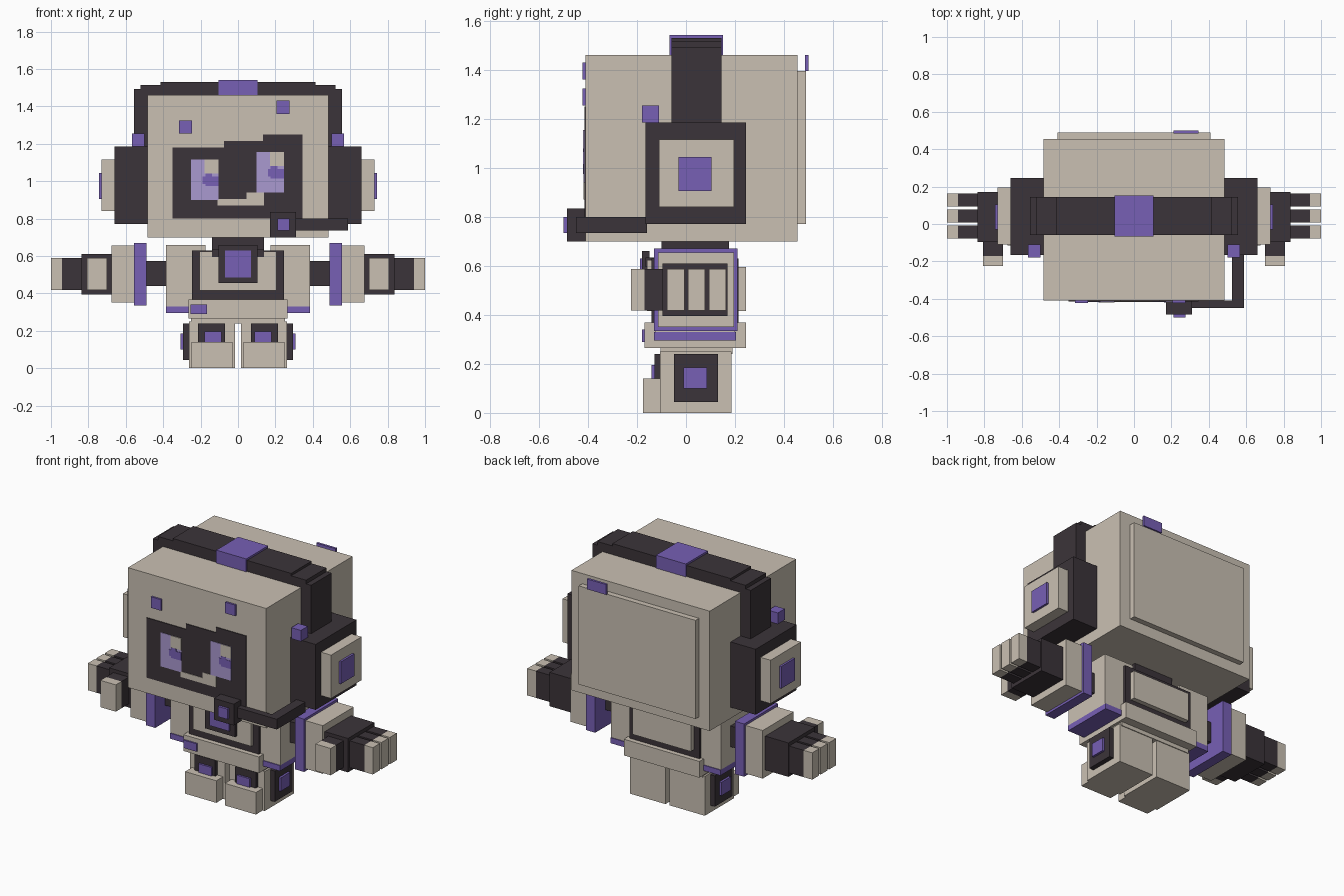
import bpy
import bmesh


def material(name, rgb):
    m = bpy.data.materials.new(name)
    m.diffuse_color = (*rgb, 1.0)
    return m


BEIGE = material("warm beige", (0.590, 0.530, 0.450))
DARK = material("dark plum grey", (0.044, 0.034, 0.041))
PURPLE = material("purple", (0.184, 0.115, 0.460))
LILAC = material("pale lilac", (0.400, 0.320, 0.630))


def box(name, mat, x, y, z, mirror=False):
    """Box from (min, max) ranges, optionally mirrored across x = 0."""
    bm = bmesh.new()
    bmesh.ops.create_cube(bm, size=1.0)
    for v in bm.verts:
        v.co = [r[0] if c < 0 else r[1] for c, r in zip(v.co, (x, y, z))]
    mesh = bpy.data.meshes.new(name)
    bm.to_mesh(mesh)
    bm.free()
    mesh.materials.append(mat)
    ob = bpy.data.objects.new(name, mesh)
    bpy.context.collection.objects.link(ob)
    if mirror:
        ob.modifiers.new("mirror", 'MIRROR').use_axis[0] = True
    return ob


def pair(name, mat, x, y, z):
    return box(name, mat, x, y, z, mirror=True)


def mid(name, mat, half, y, z):
    return box(name, mat, (-half, half), y, z)


# Head
mid("head", BEIGE, 0.485, (-0.41, 0.455), (0.70, 1.46))
mid("head_back_panel", BEIGE, 0.41, (0.45, 0.49), (0.77, 1.395))
box("back_tag", PURPLE, (0.21, 0.345), (0.485, 0.50), (1.395, 1.46))
box("forehead_light_left", PURPLE, (-0.315, -0.245), (-0.422, -0.40), (1.255, 1.325))
box("forehead_light_right", PURPLE, (0.205, 0.275), (-0.422, -0.40), (1.36, 1.43))

# Stepped face screen
SCREEN = (-0.415, -0.40)
box("screen_left", DARK, (-0.35, -0.075), SCREEN, (0.80, 1.18))
box("screen_middle", DARK, (-0.075, 0.135), SCREEN, (0.80, 1.215))
box("screen_right", DARK, (0.135, 0.345), SCREEN, (0.80, 1.25))

# Eyes, each with a highlight and a stepped pupil
for side, x, z in (("left", -0.25, 0.90), ("right", 0.10, 0.94)):
    box("eye_" + side, LILAC, (x, x + 0.145), (-0.418, -0.41), (z, z + 0.215))
    box("eye_highlight_" + side, BEIGE, (x + 0.07, x + 0.145),
        (-0.420, -0.412), (z + 0.14, z + 0.215))
    box("pupil_" + side, PURPLE, (x + 0.06, x + 0.145),
        (-0.421, -0.412), (z + 0.085, z + 0.125))
    box("pupil_top_" + side, PURPLE, (x + 0.075, x + 0.11),
        (-0.421, -0.412), (z + 0.12, z + 0.14))
    box("pupil_bottom_" + side, PURPLE, (x + 0.075, x + 0.145),
        (-0.421, -0.412), (z + 0.075, z + 0.09))

# Stepped mouth
box("mouth", BEIGE, (-0.11, 0.14), (-0.418, -0.41), (0.87, 0.905))
box("mouth_corner", BEIGE, (0.045, 0.14), (-0.418, -0.41), (0.90, 0.94))

# Headphone band, cups and clips
BAND = (-0.06, 0.145)
mid("band_top", DARK, 0.415, BAND, (1.45, 1.53))
mid("band_step", DARK, 0.52, BAND, (1.45, 1.515))
pair("band_side", DARK, (0.48, 0.555), BAND, (1.17, 1.492))
mid("band_cushion", PURPLE, 0.105, (-0.068, 0.152), (1.45, 1.542))
pair("ear_cup", DARK, (0.48, 0.66), (-0.165, 0.245), (0.77, 1.185))
pair("ear_pad", BEIGE, (0.65, 0.73), (-0.11, 0.195), (0.84, 1.115))
pair("ear_light", PURPLE, (0.72, 0.743), (-0.03, 0.105), (0.905, 1.045))
pair("ear_clip", PURPLE, (0.50, 0.567), (-0.18, -0.11), (1.185, 1.255))

# Microphone boom
box("microphone_boom", DARK, (0.525, 0.587), (-0.45, -0.16), (0.735, 0.80))
box("microphone_arm", DARK, (0.30, 0.587), (-0.45, -0.41), (0.735, 0.80))
box("microphone", DARK, (0.17, 0.31), (-0.485, -0.405), (0.70, 0.835))
box("microphone_light", PURPLE, (0.21, 0.275), (-0.50, -0.48), (0.735, 0.80))

# Torso
mid("neck", DARK, 0.14, (-0.10, 0.175), (0.59, 0.71))
mid("torso", BEIGE, 0.24, (-0.115, 0.19), (0.30, 0.63))
pair("torso_side", BEIGE, (0.175, 0.385), (-0.125, 0.20), (0.33, 0.66))
pair("torso_trim", PURPLE, (0.20, 0.385), (-0.13, 0.205), (0.295, 0.33))
mid("chest_panel", DARK, 0.245, (-0.14, -0.11), (0.365, 0.63))
mid("chest_plate", BEIGE, 0.205, (-0.16, -0.13), (0.415, 0.625))
mid("collar", DARK, 0.14, (-0.165, -0.09), (0.595, 0.635))
mid("chest_badge", DARK, 0.105, (-0.18, -0.15), (0.455, 0.66))
mid("chest_light", PURPLE, 0.07, (-0.188, -0.17), (0.485, 0.63))
mid("back_panel", DARK, 0.245, (0.19, 0.215), (0.365, 0.63))
mid("back_plate", BEIGE, 0.205, (0.21, 0.245), (0.415, 0.595))
mid("belt", BEIGE, 0.265, (-0.17, 0.245), (0.265, 0.368))
box("belt_tag", PURPLE, (-0.255, -0.165), (-0.18, -0.165), (0.29, 0.34))
mid("hips", BEIGE, 0.25, (-0.105, 0.19), (0.24, 0.27))

# Legs
pair("leg", BEIGE, (0.015, 0.262), (-0.107, 0.185), (0.0, 0.25))
pair("toe", BEIGE, (0.03, 0.248), (-0.175, -0.10), (0.0, 0.14))
pair("shin_panel", DARK, (0.07, 0.215), (-0.128, -0.10), (0.13, 0.24))
pair("shin_light", PURPLE, (0.088, 0.18), (-0.14, -0.12), (0.13, 0.195))
pair("leg_panel", DARK, (0.255, 0.293), (-0.05, 0.13), (0.045, 0.24))
pair("leg_light", PURPLE, (0.285, 0.307), (-0.01, 0.085), (0.10, 0.185))

# Arms
pair("upper_arm", DARK, (0.38, 0.50), (-0.03, 0.105), (0.44, 0.572))
pair("arm_cuff", PURPLE, (0.49, 0.555), (-0.13, 0.21), (0.335, 0.67))
pair("forearm", BEIGE, (0.55, 0.675), (-0.115, 0.195), (0.35, 0.655))
pair("hand", DARK, (0.67, 0.838), (-0.095, 0.17), (0.395, 0.61))
for i in range(3):
    y = (-0.077 + 0.085 * i, -0.007 + 0.085 * i)
    pair(f"finger_{i + 1}", DARK, (0.83, 0.94), y, (0.418, 0.588))
    pair(f"fingertip_{i + 1}", BEIGE, (0.94, 1.0), y, (0.418, 0.588))
pair("thumb", DARK, (0.70, 0.808), (-0.17, -0.09), (0.418, 0.588))
pair("thumb_tip", BEIGE, (0.70, 0.808), (-0.225, -0.168), (0.418, 0.588))
